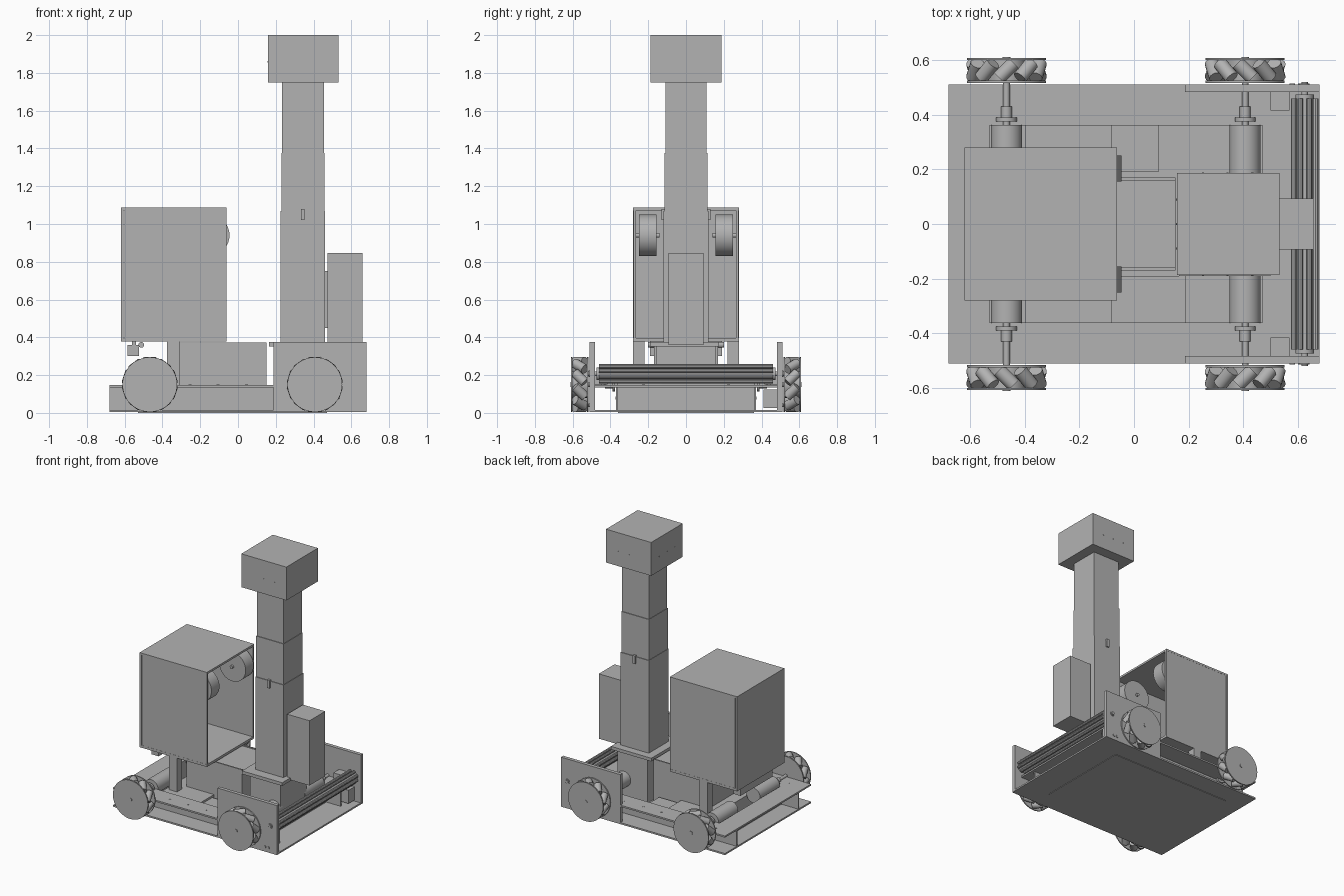
import bpy, bmesh
from math import cos, sin, pi, radians
from mathutils import Vector, Matrix

cube = bpy.data.objects.get("Cube")
if cube:
    bpy.data.objects.remove(cube, do_unlink=True)

GREY = (0.45, 0.45, 0.45, 1)
grey = bpy.data.materials.new("plain grey")
grey.use_nodes = True
grey.diffuse_color = GREY
next(n for n in grey.node_tree.nodes if n.type == 'BSDF_PRINCIPLED').inputs["Base Color"].default_value = GREY


def box(x, y, z):
    """Box from three (low, high) ranges."""
    def add(bm):
        ranges = (x, y, z)
        mid = Vector([(a + b) / 2 for a, b in ranges])
        size = [abs(b - a) for a, b in ranges]
        bmesh.ops.create_cube(bm, size=1, matrix=Matrix.Translation(mid) @ Matrix.Diagonal((*size, 1)))
    return add


def rod(start, end, radius, sides=32):
    """Cylinder between two points."""
    def add(bm):
        a, b = Vector(start), Vector(end)
        turn = (b - a).to_track_quat('Z', 'Y').to_matrix().to_4x4()
        bmesh.ops.create_cone(bm, cap_ends=True, segments=sides, radius1=radius, radius2=radius,
                              depth=(b - a).length, matrix=Matrix.Translation((a + b) / 2) @ turn)
    return add


def part(name, *shapes, smooth=False):
    mesh = bpy.data.meshes.new(name)
    bm = bmesh.new()
    for add in shapes:
        add(bm)
    bm.to_mesh(mesh)
    bm.free()
    mesh.materials.append(grey)
    obj = bpy.data.objects.new(name, mesh)
    bpy.context.collection.objects.link(obj)
    if smooth:
        bpy.ops.object.select_all(action='DESELECT')
        obj.select_set(True)
        bpy.context.view_layer.objects.active = obj
        bpy.ops.object.shade_smooth_by_angle(angle=radians(35))
    return obj


SIDES = (("left", 1), ("right", -1))

# Chassis: base sheet, channel walls and top flange
part("base_plate", box((-.68, .68), (-.51, .51), (.004, .016)))
part("floor_panel", box((-.53, .47), (-.36, .36), (0, .02)))
part("top_flange",
     box((-.68, .62), (.36, .51), (.135, .147)), box((-.68, .62), (-.51, -.36), (.135, .147)),
     box((-.68, -.53), (-.36, .36), (.135, .147)), box((.47, .62), (-.36, .36), (.135, .147)))
part("channel_walls",
     box((-.68, .6), (.36, .37), (.015, .136)), box((-.68, .6), (-.37, -.36), (.015, .136)),
     box((.47, .48), (-.36, .36), (.015, .136)), box((-.54, -.53), (-.36, .36), (.015, .136)))
bolts = []
for s in (1, -1):
    for i in range(8):
        x = -.555 + .15 * i
        bolts.append(rod((x, s * .44, .146), (x, s * .44, .149), .008, 12))
        bolts.append(rod((x + .03, s * .369, .08), (x + .03, s * .373, .08), .008, 12))
    bolts.append(rod((.55, s * .225, .146), (.55, s * .225, .149), .008, 12))
for y in (-.19, 0, .19):
    bolts.append(rod((.479, y, .08), (.483, y, .08), .008, 12))
part("chassis_bolts", *bolts)

# Side plates that carry the intake roller
for side, s in SIDES:
    part(side + "_side_plate", box((.187, .68), (s * .483, s * .51), (.008, .375)))
    part(side + "_plate_bolts", *[rod((x, s * .505, z), (x, s * .515, z), r, 16)
                                  for x, z, r in ((.58, .04, .01), (.61, .04, .01), (.625, .207, .018))])
    part(side + "_roller_drive", box((.5, .57), (s * .415, s * .483), (.15, .22)))
part("intake_bracket", box((.57, .63), (.41, .483), (.025, .125)))

# Finned intake roller
fins = [rod((.625, -.52, .207), (.625, .52, .207), .012, 16),
        rod((.625, -.475, .207), (.625, .475, .207), .034, 24)]
for i in range(8):
    a = i * pi / 4 + pi / 8
    dx, dz = cos(a) * .043, sin(a) * .043
    fins.append(rod((.625 + dx, -.46, .207 + dz), (.625 + dx, .46, .207 + dz), .011, 10))
part("intake_roller", *fins, smooth=True)

# Wheels with slanted rollers, plus motors and shafts
for end, cx in (("rear", -.467), ("front", .407)):
    for side, s in SIDES:
        name = end + "_" + side
        z = .15
        part(name + "_wheel_discs",
             rod((cx, s * .517, z), (cx, s * .525, z), .145, 48),
             rod((cx, s * .6, z), (cx, s * .608, z), .145, 48),
             rod((cx, s * .52, z), (cx, s * .606, z), .07),
             rod((cx, s * .6, z), (cx, s * .612, z), .014, 16), smooth=True)
        rollers = []
        slant = s if end == "front" else -s
        for i in range(10):
            a = 2 * pi * i / 10 + pi / 2
            mid = Vector((cx + .12 * cos(a), s * .5625, z + .12 * sin(a)))
            axis = Vector((-sin(a) * slant, 1, cos(a) * slant)).normalized() * .038
            rollers.append(rod(mid - axis, mid + axis, .026, 16))
        part(name + "_wheel_rollers", *rollers, smooth=True)
        part(name + "_motor", rod((cx, s * .13, z), (cx, s * .362, z), .057),
             rod((cx, s * .36, z), (cx, s * .52, z), .012, 16),
             rod((cx, s * .375, z), (cx, s * .39, z), .038),
             rod((cx, s * .39, z), (cx, s * .43, z), .02, 16), smooth=True)

# Low boxes inside the chassis and the central housing
part("electronics_trays", box((-.4, -.08), (-.36, .36), (.015, .125)),
     box((-.08, .09), (.19, .36), (.015, .11)), box((-.08, .19), (-.36, -.19), (.015, .11)))
part("central_housing", box((-.31, .152), (-.165, .165), (.015, .365)),
     box((-.31, .152), (.16, .17), (.015, .372)), box((-.31, .152), (-.17, -.16), (.015, .372)))

# Open storage box on legs
X0, X1, Z0, Z1 = -.62, -.062, .378, 1.087
part("storage_box", box((X0, X0 + .015), (-.28, .28), (Z0, Z1)),
     box((X0, X1), (-.28, .28), (Z0, Z0 + .018)), box((X0, X1), (-.28, .28), (Z1 - .015, Z1)),
     box((X0 + .018, X1), (.265, .279), (Z0, Z1)), box((X0 + .018, X1), (-.279, -.265), (Z0, Z1)))
for side, s in SIDES:
    part(side + "_box_leg", box((-.375, -.31), (s * .22, s * .28), (.015, Z0)))
    part(side + "_feed_wheel", rod((-.155, s * .155, .94), (-.155, s * .25, .94), .11, 40),
         rod((-.155, s * .14, .94), (-.155, s * .27, .94), .012, 12), smooth=True)
part("rear_bar", box((-.585, -.525), (-.19, .19), (.3, .36)),
     box((-.56, -.54), (-.19, .19), (.35, Z0)))
part("rear_rod", rod((-.512, -.2, .36), (-.512, .2, .36), .015, 16), smooth=True)

# Telescoping tower on its pedestal
part("tower_pedestal", box((.21, .46), (-.155, .155), (.015, .355)),
     box((.165, .5), (-.19, .175), (.352, .376)))
CX = .343
for name, half_x, half_y, low, high in (("lower", .117, .118, .37, 1.07),
                                        ("middle", .114, .113, 1.05, 1.375),
                                        ("upper", .111, .108, 1.36, 1.76)):
    part("tower_" + name, box((CX - half_x, CX + half_x), (-half_y, half_y), (low, high)))
for side, s in SIDES:
    part(side + "_tower_latch", box((.333, .353), (s * .11, s * .13), (1.02, 1.08)))
part("tower_head", box((.158, .532), (-.187, .187), (1.75, 2)))
dots = []
for s in (1, -1):
    for d in (-.09, 0, .09):
        dots.append(rod((CX + d, s * .186, 1.86), (CX + d, s * .189, 1.86), .004, 8))
        dots.append(rod((CX + s * .186, d, 1.86), (CX + s * .189, d, 1.86), .004, 8))
part("head_screws", *dots)

# Slim box beside the tower
part("slim_box", box((.473, .658), (-.093, .093), (.36, .846)))
part("slim_box_mount", box((.45, .48), (-.06, .06), (.45, .75)))
